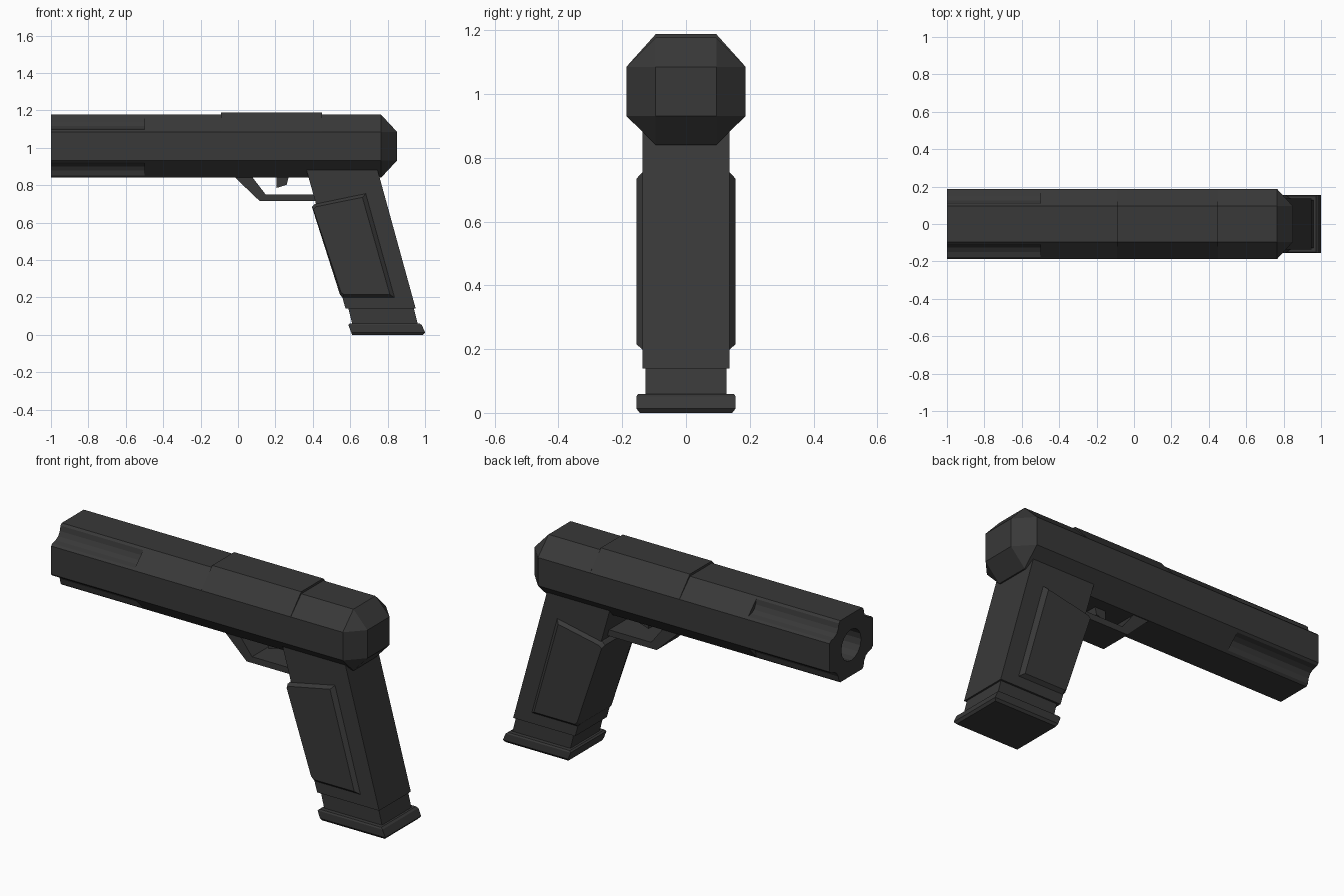
import bpy, bmesh, math

if "Cube" in bpy.data.objects:
    bpy.data.objects.remove(bpy.data.objects["Cube"])

mat = bpy.data.materials.new("dark_metal")
mat.diffuse_color = (0.04, 0.04, 0.04, 1)
mat.use_nodes = True
mat.node_tree.nodes["Principled BSDF"].inputs["Base Color"].default_value = mat.diffuse_color


def loft(name, rings):
    """Solid from a list of matching closed rings, capped at both ends."""
    bm = bmesh.new()
    rows = [[bm.verts.new(p) for p in ring] for ring in rings]
    n = len(rows[0])
    for a, b in zip(rows, rows[1:]):
        for i in range(n):
            j = (i + 1) % n
            bm.faces.new((a[i], a[j], b[j], b[i]))
    bm.faces.new(rows[0])
    bm.faces.new(rows[-1])
    bmesh.ops.remove_doubles(bm, verts=bm.verts, dist=1e-5)
    bmesh.ops.recalc_face_normals(bm, faces=bm.faces)
    mesh = bpy.data.meshes.new(name)
    bm.to_mesh(mesh)
    bm.free()
    mesh.materials.append(mat)
    obj = bpy.data.objects.new(name, mesh)
    bpy.context.collection.objects.link(obj)
    return obj


def prism(name, profile, half_y):
    """Extrude an (x, z) profile symmetrically across y."""
    return loft(name, [[(x, y, z) for x, z in profile] for y in (-half_y, half_y)])


ZC, W, H = 1.0085, 0.187, 0.1685      # slide centre height, half width, half height
FLAT_Y, FLAT_Z = 0.095, 0.077         # half lengths of the flat faces


def section(x, groove=0.0, w=W, h=H, raise_top=0.0):
    """Chamfered slide section; groove scoops the four chamfers."""
    ts = (0, .12, .3, .5, .7, .88, 1) if groove else (0, 1)
    quarter = []
    for t in ts:
        d = groove * max(0, math.sin(math.pi * (t - .12) / .76)) if 0 < t < 1 else 0
        quarter.append((w + (FLAT_Y - w) * t - d * .7, FLAT_Z + (h - FLAT_Z) * t - d * .7))
    top = quarter + [(-y, z) for y, z in reversed(quarter)]
    ring = top + [(-y, -z) for y, z in top]
    return [(x, y, ZC + z + (raise_top if z > h - .001 and z > FLAT_Z + .001 else 0))
            for y, z in ring]


# Slide with raised middle and chamfered rear
R = 0.011
loft("slide", [section(-.5), section(-.091), section(-.09, raise_top=R),
               section(.449, raise_top=R), section(.45), section(.765),
               section(.85, w=FLAT_Y, h=FLAT_Z)])

# Muzzle section with scooped corners and a bored hole
muzzle = loft("muzzle", [section(-1, groove=.022), section(-.5, groove=.022)])
circle = [(math.cos(a) * .085, math.sin(a) * .085)
          for a in (i * math.tau / 16 for i in range(16))]
bore = loft("bore_cutter", [[(x, y, ZC + z) for y, z in circle] for x in (-1.1, -.55)])
bore.hide_render = True
bore.hide_viewport = True
cut = muzzle.modifiers.new("bore", "BOOLEAN")
cut.object = bore
cut.operation = "DIFFERENCE"
cut.solver = "EXACT"

# Grip
prism("grip", [(.365, .885), (.745, .885), (.95, .14), (.575, .14)], .137)

# Grip panels, wrapping around the front strap
outer = [(.395, .685), (.41, .7), (.685, .757), (.84, .197), (.56, .197), (.545, .215)]
inner = [(.403, .672), (.418, .685), (.665, .735), (.812, .215), (.565, .215), (.551, .228)]
loft("grip_panels", [[(x, y, z) for x, z in prof] for prof, y in
                     ((inner, -.155), (outer, -.135), (outer, .135), (inner, .155))])

# Magazine and its base plate
prism("magazine", [(.588, .15), (.938, .15), (.963, .05), (.613, .05)], .127)
loft("magazine_base", [[(x0, -y, z), (x1, -y, z), (x1, y, z), (x0, y, z)]
                       for x0, x1, y, z in ((.61, .99, .145, 0), (.605, 1.0, .155, .013),
                                            (.59, .983, .155, .052), (.598, .972, .15, .06))])

# Trigger guard and trigger
prism("trigger_guard", [(-.02, .845), (.115, .716), (.43, .716), (.43, .75),
                        (.148, .75), (.075, .845)], .09)
prism("trigger", [(.205, .85), (.205, .785), (.26, .802), (.272, .85)], .03)
